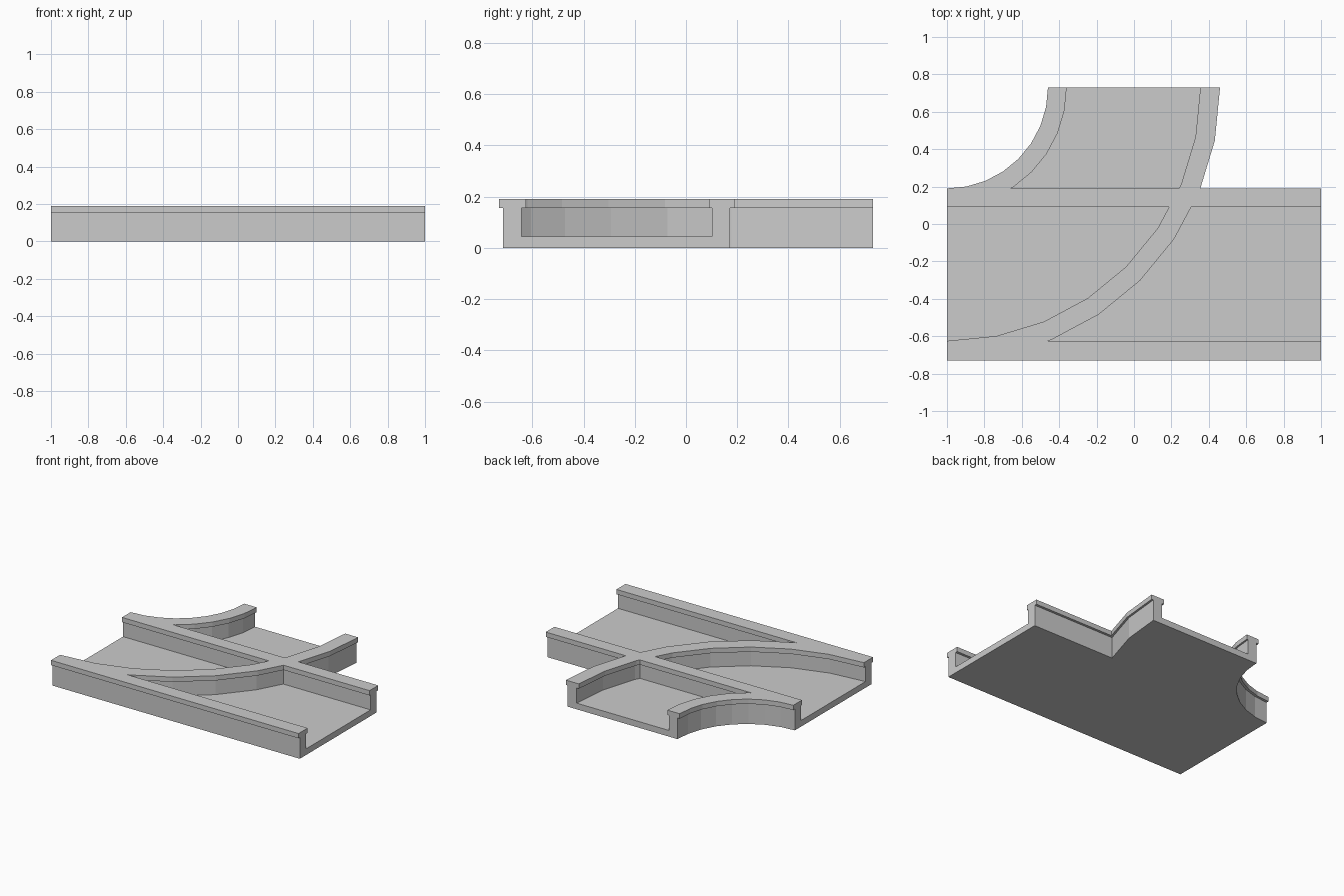
import bpy, bmesh, math

if "Cube" in bpy.data.objects:
    bpy.data.objects.remove(bpy.data.objects["Cube"])

# Channel cross-section (y, z): floor, two walls, overhanging caps
H, C, F = 0.19, 0.155, 0.045
PROFILE = [(-0.715, 0), (0.172, 0), (0.172, C), (0.19, C), (0.19, H), (0.09, H),
           (0.09, C), (0.102, C), (0.102, F), (-0.643, F), (-0.643, C),
           (-0.625, C), (-0.625, H), (-0.73, H), (-0.73, C), (-0.715, C)]


def sweep(name, stations):
    """Skin the profile through a list of placement functions."""
    bm = bmesh.new()
    rings = [[bm.verts.new(place(y, z)) for y, z in PROFILE] for place in stations]
    n = len(PROFILE)
    for a, b in zip(rings, rings[1:]):
        for i in range(n):
            j = (i + 1) % n
            bm.faces.new((a[i], a[j], b[j], b[i]))
    bm.faces.new(rings[0])
    bm.faces.new(rings[-1][::-1])
    bmesh.ops.recalc_face_normals(bm, faces=bm.faces)
    mesh = bpy.data.meshes.new(name)
    bm.to_mesh(mesh)
    bm.free()
    ob = bpy.data.objects.new(name, mesh)
    bpy.context.collection.objects.link(ob)
    return ob


# Straight channel along x
straight = sweep("track_junction", [lambda y, z, x=x: (x, y, z) for x in (-1, 1)])

# Curved branch: quarter turn in 8 steps about the back left corner
CX, CY, STEPS = -1.0, 0.73, 8


def turn(k):
    a = math.pi / 2 * k / STEPS
    return lambda y, z: (CX + (CY - y) * math.sin(a), CY - (CY - y) * math.cos(a), z)


curve = sweep("curved_branch_cutter", [turn(k) for k in range(STEPS + 1)])

# Merge both channels into one crossing piece
mod = straight.modifiers.new("merge_branch", 'BOOLEAN')
mod.operation = 'UNION'
mod.solver = 'EXACT'
mod.object = curve
bpy.context.view_layer.objects.active = straight
straight.select_set(True)
bpy.ops.object.modifier_apply(modifier=mod.name)
bpy.data.objects.remove(curve, do_unlink=True)
